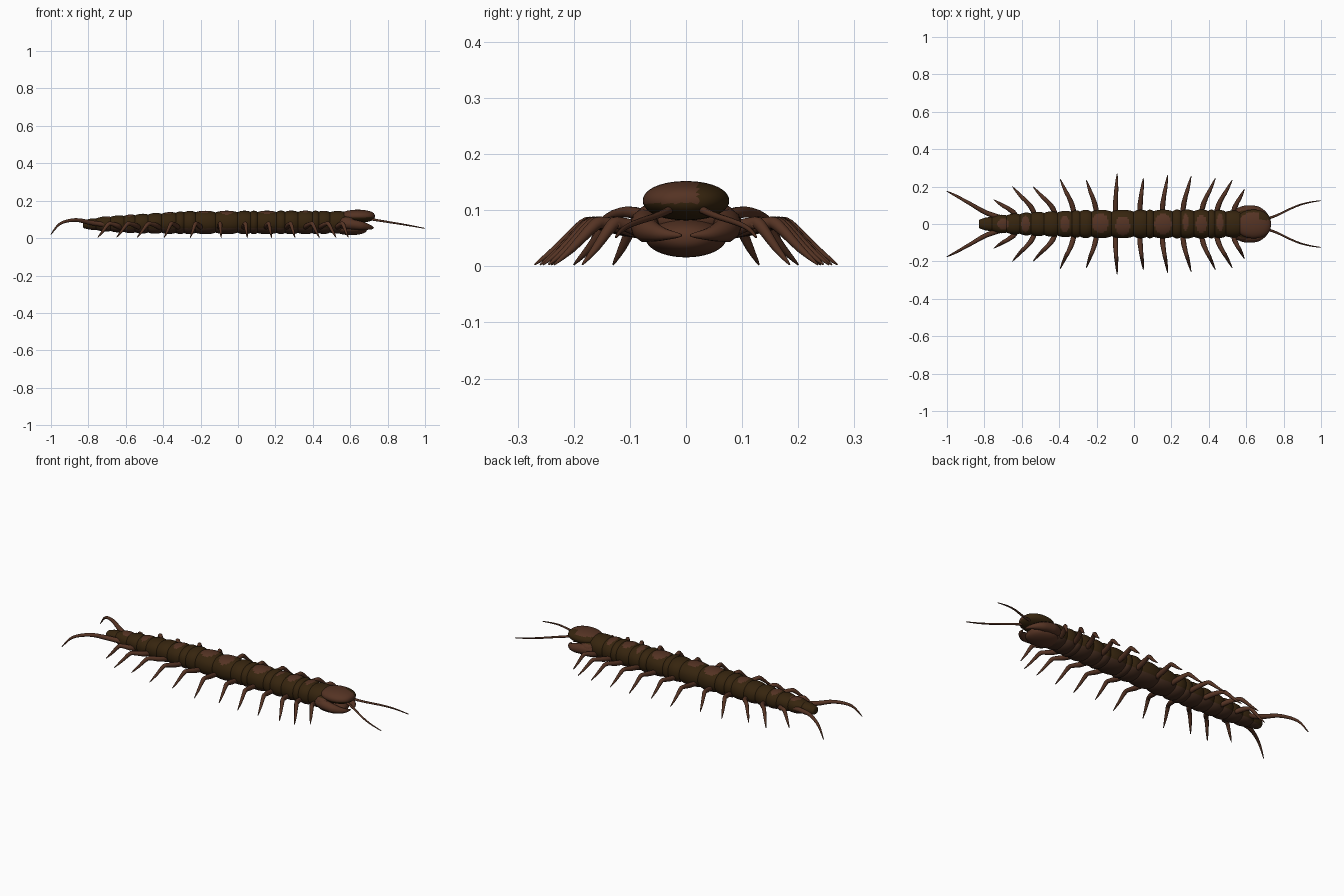
import bpy, bmesh, math
from mathutils import Vector

cube = bpy.data.objects.get("Cube")
if cube:
    bpy.data.objects.remove(cube, do_unlink=True)


def material(name, rgb):
    m = bpy.data.materials.new(name)
    m.use_nodes = True
    m.diffuse_color = (*rgb, 1)
    m.node_tree.nodes["Principled BSDF"].inputs["Base Color"].default_value = (*rgb, 1)
    return m


OLIVE = material("dark olive brown", (0.037, 0.018, 0.0045))
RED = material("reddish brown", (0.090, 0.033, 0.017))
BELLY = material("dark belly brown", (0.055, 0.024, 0.013))
SHELL = [OLIVE, RED, BELLY]


def skin(name, rings, mats, rule=None):
    """Join closed rings of points into a capped, smooth surface."""
    bm = bmesh.new()
    loops = [[bm.verts.new(p) for p in ring] for ring in rings]
    n = len(loops[0])
    for a, b in zip(loops, loops[1:]):
        for i in range(n):
            j = (i + 1) % n
            bm.faces.new((a[i], a[j], b[j], b[i]))
    bm.faces.new(loops[0])
    bm.faces.new(loops[-1])
    bmesh.ops.recalc_face_normals(bm, faces=bm.faces)
    for f in bm.faces:
        f.smooth = True
        if rule:
            f.material_index = rule(f.calc_center_median())
    mesh = bpy.data.meshes.new(name)
    bm.to_mesh(mesh)
    bm.free()
    for m in mats:
        mesh.materials.append(m)
    obj = bpy.data.objects.new(name, mesh)
    bpy.context.collection.objects.link(obj)
    return obj


def oval(x, half_w, low, high, power=0.9, n=40):
    """Rounded cross-section across the body."""
    def bend(v):
        return math.copysign(abs(v) ** power, v)
    mid, half_h = (low + high) / 2, (high - low) / 2
    turns = [2 * math.pi * i / n for i in range(n)]
    return [(x, half_w * bend(math.cos(t)), mid + half_h * bend(math.sin(t))) for t in turns]


def limb(name, points, radii, mat, steps=4):
    """Tapered tube through points, smoothed between them."""
    pts = [Vector(p) for p in points]
    path, sizes = [], []
    for i in range(len(pts) - 1):
        p0, p1, p2 = pts[max(i - 1, 0)], pts[i], pts[i + 1]
        p3 = pts[min(i + 2, len(pts) - 1)]
        for k in range(steps + (i == len(pts) - 2)):
            t = k / steps
            path.append(0.5 * (2 * p1 + (p2 - p0) * t + (2 * p0 - 5 * p1 + 4 * p2 - p3) * t * t
                               + (3 * p1 - p0 - 3 * p2 + p3) * t ** 3))
            sizes.append(radii[i] + (radii[i + 1] - radii[i]) * t)
    rings = []
    for i, (p, r) in enumerate(zip(path, sizes)):
        d = (path[min(i + 1, len(path) - 1)] - path[max(i - 1, 0)]).normalized()
        u = d.cross(Vector((0, 0, 1))).normalized()
        v = d.cross(u)
        rings.append([p + r * (math.cos(a) * u + math.sin(a) * v)
                      for a in (2 * math.pi * k / 10 for k in range(10))])
    return skin(name, rings, [mat])


def blend(x, table):
    """Linear lookup in a table of (x, value...) rows."""
    for a, b in zip(table, table[1:]):
        if x <= b[0]:
            t = max(0, (x - a[0]) / (b[0] - a[0]))
            return [p + (q - p) * t for p, q in zip(a[1:], b[1:])]
    return table[-1][1:]


# Body outline: x, half width, bottom, top
OUTLINE = [(-0.82, 0.028, 0.050, 0.098), (-0.72, 0.048, 0.036, 0.115),
           (-0.55, 0.062, 0.026, 0.127), (-0.25, 0.074, 0.022, 0.145),
           (0.40, 0.076, 0.022, 0.146), (0.60, 0.068, 0.026, 0.143)]
EDGES = [-0.82, -0.76, -0.68, -0.61, -0.55, -0.48, -0.41, -0.33, -0.29, -0.23, -0.12,
         0, 0.07, 0.10, 0.21, 0.25, 0.32, 0.40, 0.43, 0.49, 0.58]
# Red patches on the back: x, y, half length, half width
PATCHES = [(-0.70, 0, 0.03, 0.03), (-0.58, 0, 0.022, 0.042), (-0.37, 0, 0.025, 0.045),
           (-0.18, 0.005, 0.045, 0.052), (-0.06, -0.01, 0.04, 0.05),
           (0.155, 0, 0.045, 0.055), (0.275, 0.01, 0.015, 0.045),
           (0.36, 0, 0.028, 0.05), (0.46, 0.01, 0.018, 0.045)]


def body_rule(c):
    if c.z < 0.055:
        return 2
    on_patch = any(((c.x - x) / a) ** 2 + ((c.y - y) / b) ** 2 < 1 for x, y, a, b in PATCHES)
    return 1 if c.z > 0.09 and on_patch else 0


# Overlapping body segments
for k, (start, end) in enumerate(zip(EDGES, EDGES[1:])):
    rings = []
    for i in range(17):
        t = i / 16
        x = start - 0.008 + (end - start + 0.016) * t
        w, low, high = blend(x, OUTLINE)
        s = 0.74 + 0.28 * max(0, math.sin(math.pi * t)) ** 0.45
        mid, half = (low + high) / 2, (high - low) / 2
        rings.append(oval(x, w * s, mid - half * s, mid + half * s))
    skin(f"body_segment_{k + 1}", rings, SHELL, body_rule)


def dome(name, cx, length, half_w, low, high, rule, power=1.0):
    """Rounded shell along x."""
    rings = []
    mid, half = (low + high) / 2, (high - low) / 2
    for i in range(21):
        a = math.pi * (0.02 + 0.96 * i / 20)
        s = math.sin(a) ** 0.75
        rings.append(oval(cx - length * math.cos(a), half_w * s, mid - half * s, mid + half * s,
                          power))
    return skin(name, rings, SHELL, rule)


def head_rule(c):
    """Dark underside, dark left cheek and dark left brow."""
    dark = c.z < 0.112 or (c.y > 0.03 and c.z < 0.138) or (c.y > 0.02 and c.x > 0.67)
    return 0 if dark else 1


# Head shield and the plates below it
dome("head_shield", 0.640, 0.092, 0.077, 0.082, 0.152, head_rule, 0.95)
dome("jaw_plate", 0.605, 0.085, 0.072, 0.016, 0.085, lambda c: 1)
dome("neck_collar", 0.585, 0.055, 0.090, 0.050, 0.125, lambda c: 0 if c.z > 0.11 else 1)

# Legs: base x, tip x, tip y
LEGS = [(0.53, 0.59, 0.185), (0.44, 0.525, 0.235), (0.36, 0.435, 0.245), (0.26, 0.305, 0.255),
        (0.15, 0.18, 0.26), (0.03, 0.05, 0.245), (-0.10, -0.09, 0.27), (-0.20, -0.255, 0.235),
        (-0.32, -0.395, 0.24), (-0.42, -0.54, 0.20), (-0.53, -0.65, 0.20), (-0.63, -0.75, 0.13)]
# Leg shape: reach outwards, sweep along the body, height
STEPS = [(0, 0, 0.058), (0.25, 0.14, 0.067), (0.50, 0.40, 0.077), (0.60, 0.54, 0.073),
         (0.82, 0.80, 0.032), (1, 1, 0.003)]

for side, word in ((1, "left"), (-1, "right")):
    for k, (bx, tx, ty) in enumerate(LEGS):
        root = blend(bx, OUTLINE)[0] * 0.75
        path = [(bx + (tx - bx) * g, side * (root + (ty - root) * f), z) for f, g, z in STEPS]
        limb(f"{word}_leg_{k + 1}", path, [0.013, 0.014, 0.011, 0.011, 0.007, 0.0015], RED, 3)

    # Long trailing legs
    limb(f"{word}_tail_leg",
         [(-0.70, side * 0.03, 0.07), (-0.79, side * 0.06, 0.083), (-0.87, side * 0.105, 0.097),
          (-0.95, side * 0.150, 0.078), (-1.0, side * 0.175, 0.02)],
         [0.014, 0.013, 0.010, 0.007, 0.002], RED)

    # Curved pincers under the head
    limb(f"{word}_pincer",
         [(0.55, side * 0.06, 0.075), (0.60, side * 0.071, 0.075), (0.66, side * 0.070, 0.066),
          (0.705, side * 0.045, 0.058), (0.725, side * 0.008, 0.055)],
         [0.022, 0.029, 0.024, 0.013, 0.002], RED, 6)

    # Antennae
    limb(f"{word}_antenna",
         [(0.69, side * 0.022, 0.105), (0.76, side * 0.045, 0.093), (0.86, side * 0.092, 0.077),
          (0.93, side * 0.114, 0.065), (1.0, side * 0.125, 0.052)],
         [0.008, 0.006, 0.005, 0.004, 0.002], RED)
